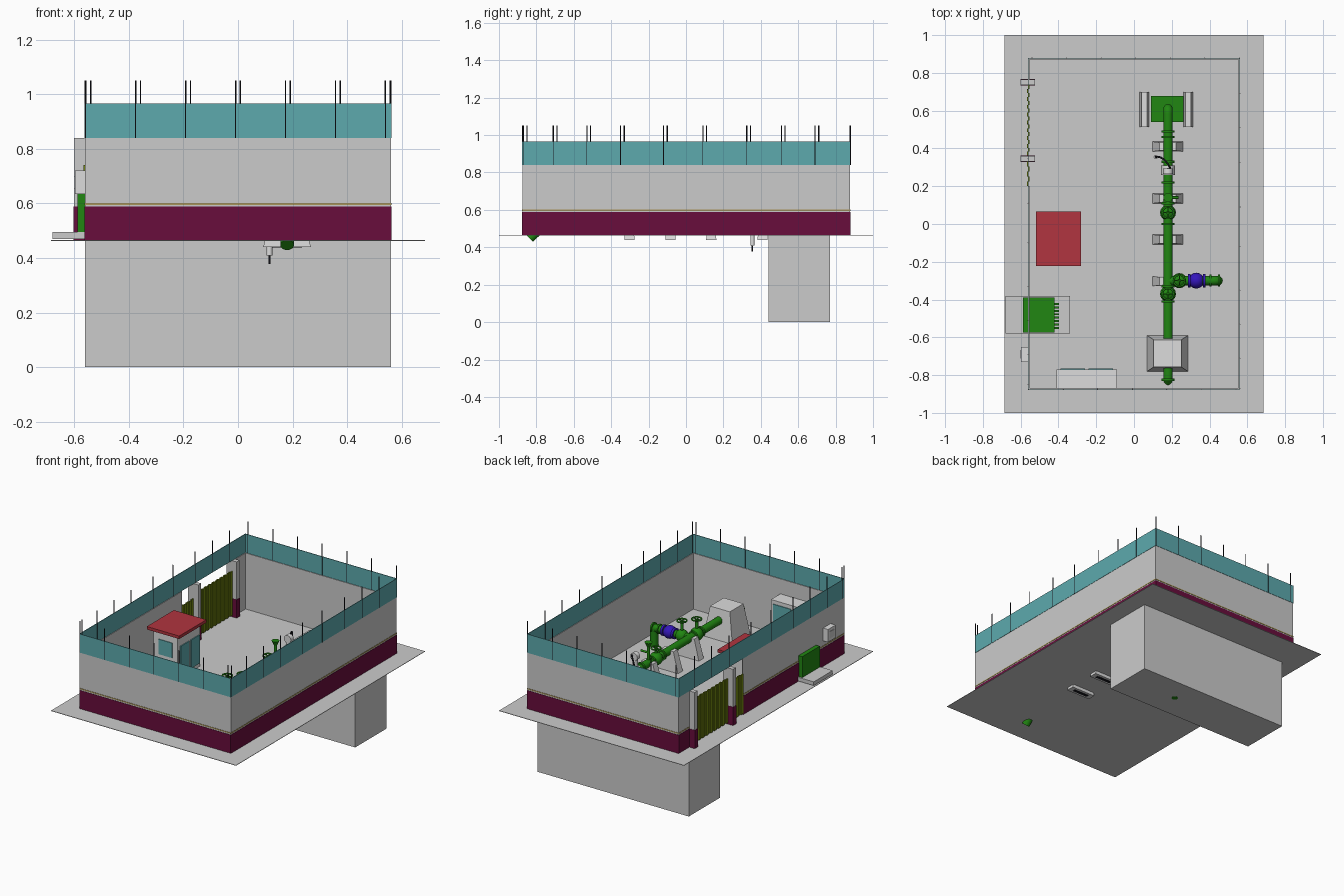
import bpy, bmesh
from mathutils import Vector, Matrix

cube = bpy.data.objects.get("Cube")
if cube:
    bpy.data.objects.remove(cube, do_unlink=True)


def material(name, r, g, b):
    m = bpy.data.materials.new(name)
    m.use_nodes = True
    m.diffuse_color = (r, g, b, 1)
    m.node_tree.nodes["Principled BSDF"].inputs["Base Color"].default_value = (r, g, b, 1)
    return m


GREY = material("concrete grey", .6, .6, .6)
WHITE = material("pale plaster", .72, .72, .72)
MAROON = material("maroon paint", .14, .004, .045)
TEAL = material("teal panel", .11, .4, .42)
GREEN = material("pipe green", .015, .24, .006)
BLUE = material("valve blue", .035, .008, .5)
RED = material("roof red", .44, .035, .05)
OLIVE = material("gate olive", .17, .24, .005)
BLACK = material("dark metal", .01, .01, .015)
GOLD = material("gold trim", .4, .3, .1)


def finish(name, bm, mat, smooth=False):
    bmesh.ops.recalc_face_normals(bm, faces=bm.faces)
    if smooth:
        for f in bm.faces:
            f.smooth = len(f.verts) == 4
    me = bpy.data.meshes.new(name)
    bm.to_mesh(me)
    bm.free()
    me.materials.append(mat)
    ob = bpy.data.objects.new(name, me)
    bpy.context.collection.objects.link(ob)
    return ob


def box(name, mat, x, y, z, taper=(1, 1)):
    """Box from (low, high) ranges; taper scales the top face."""
    bm = bmesh.new()
    bmesh.ops.create_cube(bm, size=1)
    for v in bm.verts:
        t = taper if v.co.z > 0 else (1, 1)
        v.co = Vector(((x[0] + x[1]) / 2 + v.co.x * (x[1] - x[0]) * t[0],
                       (y[0] + y[1]) / 2 + v.co.y * (y[1] - y[0]) * t[1],
                       z[1] if v.co.z > 0 else z[0]))
    return finish(name, bm, mat)


def tube(name, mat, a, b, r, r2=None, sides=20):
    """Cylinder or cone between two points."""
    a, b = Vector(a), Vector(b)
    bm = bmesh.new()
    rot = (b - a).to_track_quat('Z', 'Y').to_matrix().to_4x4()
    bmesh.ops.create_cone(bm, cap_ends=True, segments=sides, radius1=r,
                          radius2=r if r2 is None else r2, depth=(b - a).length,
                          matrix=Matrix.Translation((a + b) / 2) @ rot)
    return finish(name, bm, mat, True)


def ball(name, mat, c, r):
    bm = bmesh.new()
    bmesh.ops.create_uvsphere(bm, u_segments=16, v_segments=10, radius=r,
                              matrix=Matrix.Translation(c))
    ob = finish(name, bm, mat)
    ob.data.shade_smooth()


def bent_pipe(name, mat, points, r):
    """Round pipe along a smooth path."""
    cu = bpy.data.curves.new(name, 'CURVE')
    cu.dimensions = '3D'
    cu.bevel_depth, cu.bevel_resolution, cu.use_fill_caps = r, 4, True
    s = cu.splines.new('NURBS')
    s.points.add(len(points) - 1)
    for p, co in zip(s.points, points):
        p.co = (*co, 1)
    s.use_endpoint_u, s.order_u = True, 3
    cu.materials.append(mat)
    bpy.context.collection.objects.link(bpy.data.objects.new(name, cu))


def hand_wheel(name, c, r):
    bpy.ops.mesh.primitive_torus_add(location=c, major_radius=r, minor_radius=.005,
                                     major_segments=24, minor_segments=8)
    ob = bpy.context.object
    ob.name = name
    ob.data.materials.append(GREEN)
    ob.data.shade_smooth()
    for i, d in enumerate((Vector((r, 0, 0)), Vector((0, r, 0)))):
        tube(f"{name}_spoke_{i}", GREEN, Vector(c) - d, Vector(c) + d, .003, sides=8)


X, Y0, Y1 = .56, -.875, .878      # yard walls
F, BAND, TOP, FENCE = .465, .588, .84, .965   # floor, band, wall and fence heights
T = .006

# Ground slab and basement
box("ground_slab", GREY, (-.685, .685), (-1, 1), (F - .003, F))
box("basement", GREY, (-X, X), (.44, .77), (.001, F - .003))

# Perimeter walls: concrete, maroon base band and gold trim on the outside
runs = [("front", (-X, X), (Y0, Y0 + T), (0, -1)),
        ("back", (-X, X), (Y1 - T, Y1), (0, 1)),
        ("right", (-X, -X + T), (Y0, .2), (-1, 0)),
        ("right_rear", (-X, -X + T), (.75, Y1), (-1, 0)),
        ("left", (X - T, X), (Y0, Y1), (1, 0))]
for name, x, y, d in runs:
    box(name + "_wall", GREY, x, y, (F, TOP))
    for part, mat, z in (("band", MAROON, (F, BAND)), ("trim", GOLD, (.595, .602))):
        e = .002
        px = x if d[0] == 0 else ((x[1], x[1] + e) if d[0] > 0 else (x[0] - e, x[0]))
        py = y if d[1] == 0 else ((y[1], y[1] + e) if d[1] > 0 else (y[0] - e, y[0]))
        box(f"{name}_{part}", mat, px, py, z)

# Teal fence above the walls and its thin posts
for s in (-1, 1):
    box("side_fence", TEAL, (s * X - .002, s * X + .002), (Y0, Y1), (TOP, FENCE))
for y in (Y0, Y1):
    box("end_fence", TEAL, (-X, X), (y - .002, y + .002), (TOP, FENCE))


def post(x, y):
    tube("fence_post", BLACK, (x, y, TOP), (x, y, 1.05), .003, sides=6)


for i in range(7):
    post(-.558 + i * .183, Y0)
    post(.558 - i * .183, Y1)
for y in (-.87, -.71, -.53, -.35, -.12, .09, .325, .51, .69):
    post(X, y)
    post(-X, y + .02)

# Gate columns, corrugated gate and side gate
for y in (.33, .735):
    box("gate_column", GREY, (-.6, -.525), (y, y + .03), (F, TOP))
    box("column_base", MAROON, (-.602, -.523), (y - .002, y + .032), (F, BAND))
for i in range(18):
    y = .362 + i * .0207
    x = -.566 + .006 * (i % 2)
    box("gate_slat", OLIVE, (x, x + .006), (y, y + .0207), (F + .01, .77))
for i in range(5):
    y = .2 + i * .026
    x = -.566 + .006 * (i % 2)
    box("side_gate_slat", OLIVE, (x, x + .006), (y, y + .026), (F + .01, .74))

# Entrance: step, green turnstile with arms, wall hatch
box("entrance_step", GREY, (-.68, -.34), (-.58, -.38), (F + .005, .495))
box("entrance_outer_box", GREEN, (-.588, -.5), (-.575, -.39), (.495, .635))
box("entrance_inner_box", GREEN, (-.5, -.42), (-.575, -.39), (.495, .632))
for i in range(8):
    y = -.55 + i * .018
    for z in (.53, .565, .6):
        box("turnstile_arm", GREEN, (-.42, -.398), (y - .005, y + .005), (z, z + .01))
box("wall_hatch", WHITE, (-.597, -X), (-.73, -.65), (.635, .72))
box("hatch_pane", GREY, (-.6, -.597), (-.712, -.668), (.655, .7))

# Guard hut
box("hut_body", WHITE, (-.49, -.31), (-.195, .04), (F, .755))
box("hut_roof", RED, (-.52, -.28), (-.222, .065), (.755, .775))
for y in (-.17, -.06):
    box("hut_glazing", TEAL, (-.31, -.304), (y, y + .09), (.49, .68))
box("hut_front_window", TEAL, (-.45, -.35), (-.199, -.195), (.6, .7))

# Shelter against the front wall
box("shelter", WHITE, (-.41, -.09), (Y0 + T, -.77), (F, .74))
for i in range(2):
    x = -.39 + i * .15
    box("shelter_window", TEAL, (x, x + .13), (-.77, -.765), (.56, .715))

# Main pipeline along the yard
PX, PZ, R = .18, .59, .025
bent_pipe("riser_elbow", GREEN, [(PX, .61, F), (PX, .61, .54), (PX, .61, PZ), (PX, .56, PZ), (PX, .5, PZ)], R)
tube("riser_below", GREEN, (PX, .61, 0), (PX, .61, F), .02)
tube("main_pipe", GREEN, (PX, -.82, PZ), (PX, .51, PZ), R)
tube("drain_pipe", GREEN, (PX, -.69, PZ), (PX, -.835, .447), R)
for y in (-.825, -.33, -.41, .0, .11, .22, .33, .46, .49):
    tube("pipe_flange", GREEN, (PX, y - .006, PZ), (PX, y + .006, PZ), .034)

# Valves on the main line
for y, top in ((-.37, .69), (.06, .66)):
    ball("valve_body", GREEN, (PX, y, PZ), .042)
    tube("valve_stem", GREEN, (PX, y, PZ), (PX, y, top), .01)
    hand_wheel("valve_wheel", (PX, y, top), .03)
tube("tall_stem", GREEN, (PX, .14, PZ), (PX, .14, .73), .009)
tube("tall_stem_cap", GREEN, (PX, .14, .7), (PX, .14, .73), .01, .024)
tube("tall_stem_arm", GREEN, (PX, .14, .66), (.235, .14, .66), .007)

# Branch with blue valve and down elbow
BY = -.3
bent_pipe("branch_pipe", GREEN, [(PX, BY, PZ), (.3, BY, PZ), (.4, BY, PZ), (.445, BY, PZ), (.445, BY, .54), (.445, BY, F)], R)
ball("branch_valve", GREEN, (.24, BY, PZ), .04)
tube("branch_stem", GREEN, (.24, BY, PZ), (.24, BY, .69), .01)
hand_wheel("branch_wheel", (.24, BY, .69), .03)
ball("blue_valve", BLUE, (.33, BY, PZ), .042)
for x in (.285, .365):
    tube("blue_flange", BLUE, (x, BY, PZ), (x + .014, BY, PZ), .035)
for x in (.4, .445):
    tube("branch_flange", GREEN, (x, BY, PZ), (x + .01, BY, PZ), .032)

# Pale meter with dark lever, and its drain tap
tube("meter_body", WHITE, (PX, .26, PZ), (PX, .31, PZ), .036)
tube("meter_neck", WHITE, (PX, .28, PZ), (PX, .28, .69), .016)
tube("meter_head", WHITE, (PX, .265, .69), (PX, .295, .69), .026)
bent_pipe("meter_lever", BLACK, [(.2, .27, .66), (.19, .31, .72), (.14, .36, .7), (.115, .355, .6)], .005)
tube("meter_drain", WHITE, (.115, .355, .41), (.115, .355, .6), .011)
tube("drain_tip", BLACK, (.115, .355, .378), (.115, .355, .41), .004, sides=8)

# Tapered concrete supports and anchor block
for y in (-.303, -.082, .135, .41):
    box("pipe_support", WHITE, (.092, .267), (y - .027, y + .027), (.44, .6), (.5, .8))
    box("support_recess", BLACK, (.125, .235), (y - .01, y + .01), (.438, .44))
box("anchor_block", WHITE, (.07, .285), (-.78, -.59), (F, .665), (.68, .76))

# Riser base between two sloped blocks
box("riser_base", GREEN, (.09, .262), (.54, .678), (F, .49))
for x in (.03, .262):
    box("riser_block", WHITE, (x, x + .05), (.513, .7), (F, .55), (.6, 1))
